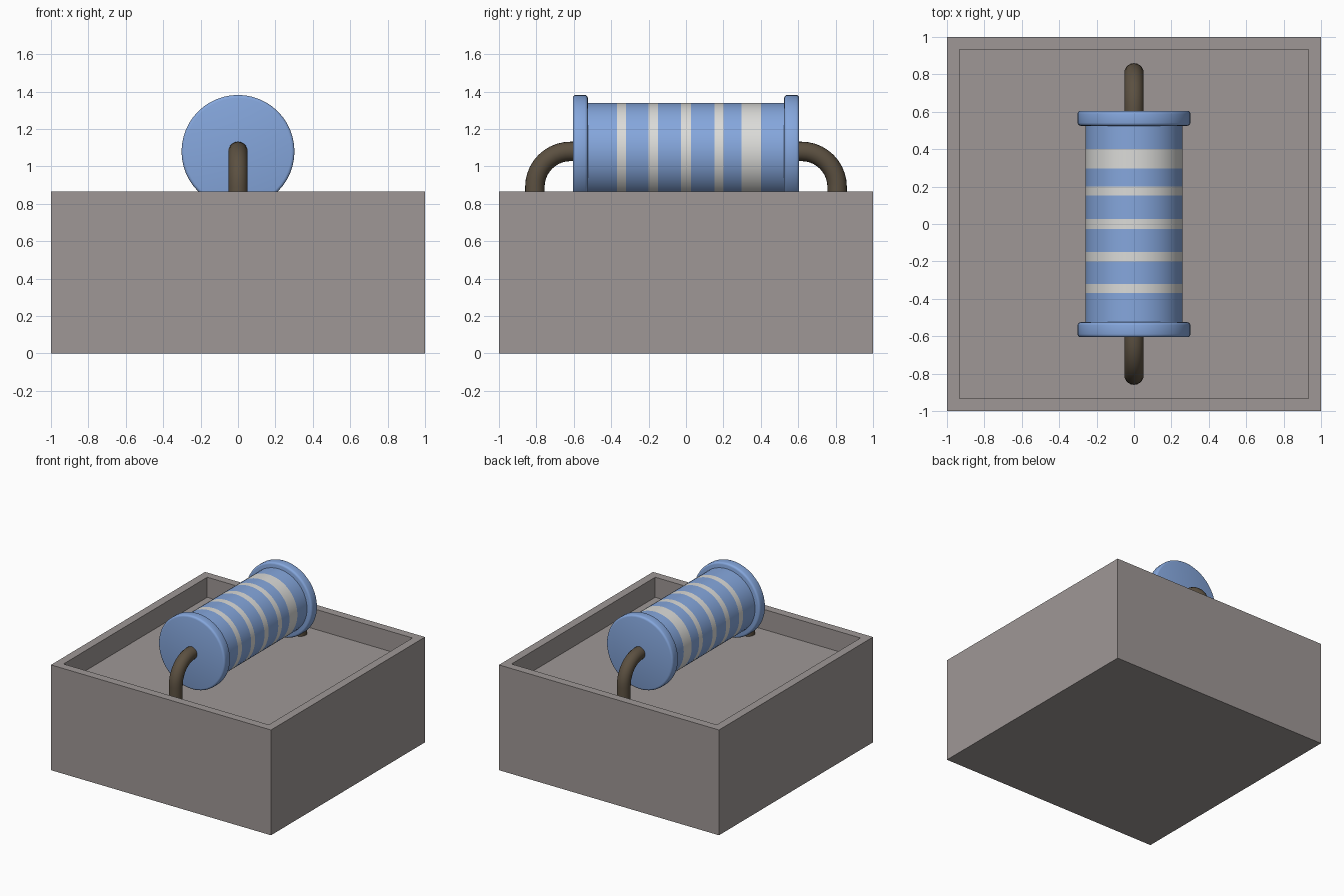
import bpy, bmesh, math
from mathutils import Vector

if "Cube" in bpy.data.objects:
    bpy.data.objects.remove(bpy.data.objects["Cube"])

def material(name, rgb):
    m = bpy.data.materials.new(name)
    m.diffuse_color = (*rgb, 1)
    m.use_nodes = True
    m.node_tree.nodes["Principled BSDF"].inputs["Base Color"].default_value = m.diffuse_color
    return m

GREY = material("warm_grey", (0.345, 0.313, 0.305))
BLUE = material("body_blue", (0.235, 0.385, 0.72))
BAND = material("band_light_grey", (0.71, 0.71, 0.69))
WIRE = material("lead_brown", (0.105, 0.08, 0.052))

AXIS_Z = 1.08
SEG = 48

def finish(name, bm, mats, smooth=True):
    bmesh.ops.recalc_face_normals(bm, faces=bm.faces)
    me = bpy.data.meshes.new(name)
    bm.to_mesh(me)
    bm.free()
    ob = bpy.data.objects.new(name, me)
    bpy.context.collection.objects.link(ob)
    for m in mats:
        me.materials.append(m)
    if smooth:
        bpy.ops.object.select_all(action='DESELECT')
        ob.select_set(True)
        bpy.context.view_layer.objects.active = ob
        bpy.ops.object.shade_smooth_by_angle(angle=math.radians(35))
    return ob

def skin(bm, rings):
    # join successive rings of vertices and close both ends
    n = len(rings[0])
    for a, b in zip(rings, rings[1:]):
        for i in range(n):
            j = (i + 1) % n
            bm.faces.new((a[i], a[j], b[j], b[i]))
    bm.faces.new(rings[0])
    bm.faces.new(rings[-1])

def lathe(profile):
    # profile of (radius, y) turned about the resistor's long axis
    bm = bmesh.new()
    rings = []
    for r, y in profile:
        rings.append([bm.verts.new((r * math.cos(2 * math.pi * i / SEG), y,
                                    AXIS_Z + r * math.sin(2 * math.pi * i / SEG)))
                      for i in range(SEG)])
    skin(bm, rings)
    return bm

# open tray: a block with its top face inset and sunk
bm = bmesh.new()
bmesh.ops.create_cube(bm, size=1)
for v in bm.verts:
    v.co = (v.co.x * 2, v.co.y * 2, (v.co.z + 0.5) * 0.865)
bm.normal_update()
top = max(bm.faces, key=lambda f: f.calc_center_median().z)
bmesh.ops.inset_region(bm, faces=[top], thickness=0.095)
hole = bmesh.ops.extrude_face_region(bm, geom=[top])
for v in hole["geom"]:
    if isinstance(v, bmesh.types.BMVert):
        v.co.z -= 0.165
if top.is_valid:
    bmesh.ops.delete(bm, geom=[top], context='FACES_ONLY')
finish("tray", bm, [GREY], smooth=False)

# striped cylinder, cut at each band edge
bands = [(-0.37, -0.32), (-0.20, -0.15), (-0.027, 0.027), (0.152, 0.20), (0.297, 0.40)]
cuts = [-0.54] + [y for b in bands for y in b] + [0.54]
bm = lathe([(0.26, y) for y in cuts])
for f in bm.faces:
    y = f.calc_center_median().y
    f.material_index = int(any(a < y < b for a, b in bands))
finish("resistor_body", bm, [BLUE, BAND])

for side, label in ((-1, "front"), (1, "back")):
    # end cap with rounded rim edges
    c, R = 0.016, 0.302
    prof = []
    for y0, s, angles in ((0.605, 1, range(90, -1, -30)), (0.525, -1, range(0, 91, 30))):
        for a in angles:
            t = math.radians(a)
            prof.append((R - c + c * math.cos(t), side * (y0 - s * c + s * c * math.sin(t))))
    finish(label + "_cap", lathe(prof), [BLUE])

    # wire lead bending down to the tray floor
    bend, y_end = 0.19, 0.808
    path = [(0.55, AXIS_Z, 0)]
    for k in range(11):
        t = math.pi / 2 * k / 10
        path.append((y_end - bend + bend * math.sin(t), AXIS_Z - bend + bend * math.cos(t), t))
    path.append((y_end, 0.69, math.pi / 2))
    bm = bmesh.new()
    rings = []
    for y, z, t in path:
        n = Vector((0, side * math.sin(t), math.cos(t)))
        ring = []
        for i in range(20):
            a = 2 * math.pi * i / 20
            p = Vector((0.052 * math.cos(a), side * y, z)) + n * 0.052 * math.sin(a)
            ring.append(bm.verts.new(p))
        rings.append(ring)
    skin(bm, rings)
    finish(label + "_lead", bm, [WIRE])
